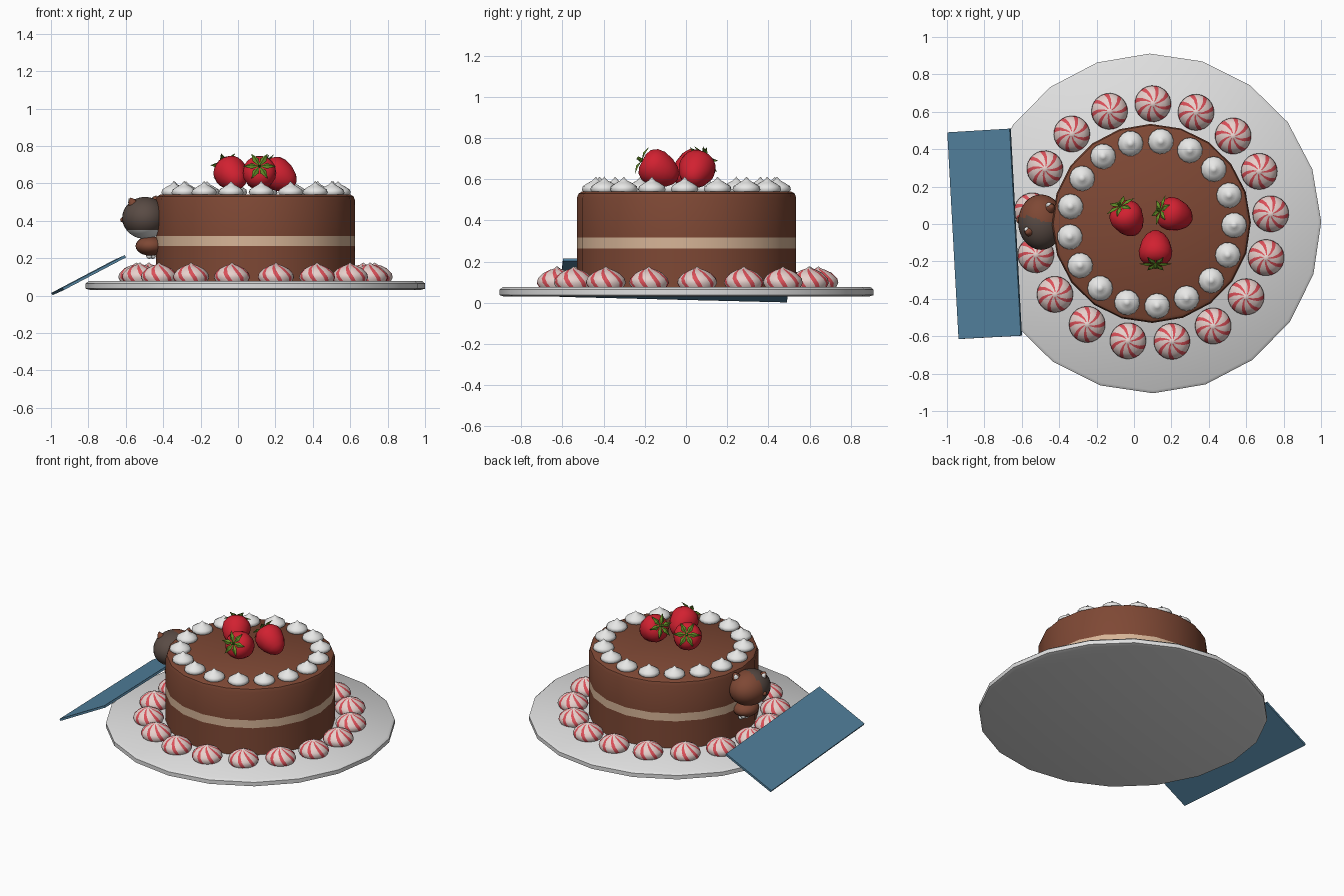
import bpy, math
from mathutils import Vector, Matrix

if "Cube" in bpy.data.objects:
    bpy.data.objects.remove(bpy.data.objects["Cube"])

def mat(name, r, g, b):
    m = bpy.data.materials.new(name)
    m.diffuse_color = (r, g, b, 1)
    m.use_nodes = True
    m.node_tree.nodes["Principled BSDF"].inputs["Base Color"].default_value = m.diffuse_color
    return m

PLATE = mat("plate_white", 0.74, 0.74, 0.74)
BROWN = mat("chocolate", 0.21, 0.065, 0.035)
CREAM = mat("cream_filling", 0.68, 0.46, 0.31)
ICING = mat("icing_white", 0.82, 0.82, 0.81)
PINK = mat("pale_pink", 0.80, 0.63, 0.60)
STRIPE = mat("stripe_red", 0.72, 0.08, 0.10)
BERRY = mat("strawberry_red", 0.64, 0.015, 0.03)
GREEN = mat("leaf_green", 0.12, 0.27, 0.02)
DARK = mat("dark_fur", 0.10, 0.07, 0.058)
BLUE = mat("blue_card", 0.085, 0.22, 0.34)

CX, CY = 0.093, 0.003   # centre of plate and cake

def make_mesh(name, verts, faces, mats, ids=None, smooth=True, sharp=40):
    me = bpy.data.meshes.new(name)
    me.from_pydata(verts, [], faces)
    for m in mats:
        me.materials.append(m)
    for k, p in enumerate(me.polygons):
        p.use_smooth = smooth
        if ids:
            p.material_index = ids[k]
    if smooth:
        me.set_sharp_from_angle(angle=math.radians(sharp))
    me.update()
    return me

def place(name, me, loc=(0, 0, 0), axis=None, spin=0):
    ob = bpy.data.objects.new(name, me)
    bpy.context.collection.objects.link(ob)
    q = Vector(axis).to_track_quat('Z', 'Y') if axis else Matrix.Rotation(spin, 3, 'Z').to_quaternion()
    ob.rotation_euler = q.to_euler()
    ob.location = loc
    return ob

def lathe(name, profile, n, mats, twist=0.0, rule=None, phase=0.0, scale=(1, 1, 1), sharp=40):
    """Spin a bottom-to-top (radius, z) profile; rule(ring, segment, centre) picks the colour."""
    verts, rings, faces, ids = [], [], [], []
    for i, (r, z) in enumerate(profile):
        cnt = 1 if r == 0 else n
        rings.append([len(verts) + j for j in range(cnt)])
        for j in range(cnt):
            a = phase + 2 * math.pi * j / n + twist * i
            verts.append(Vector((r * math.cos(a) * scale[0], r * math.sin(a) * scale[1], z * scale[2])))
    for i in range(len(rings) - 1):
        lo, hi = rings[i], rings[i + 1]
        for j in range(n):
            k = (j + 1) % n
            if len(lo) == 1:
                f = (lo[0], hi[k], hi[j])
            elif len(hi) == 1:
                f = (lo[j], lo[k], hi[0])
            else:
                f = (lo[j], lo[k], hi[k], hi[j])
            faces.append(f)
            c = sum((verts[v] for v in f), Vector()) / len(f)
            ids.append(rule(i, j, c) if rule else 0)
    return make_mesh(name, verts, faces, mats, ids, True, sharp)

def ball(name, size, mats, rule=None, n=20, rows=12):
    prof = [(math.sin(math.pi * i / rows) if 0 < i < rows else 0, -math.cos(math.pi * i / rows))
            for i in range(rows + 1)]
    return lathe(name, prof, n, mats, rule=rule, scale=size, sharp=80)

# Plate: twenty sides with a softened rim
place("plate", lathe("plate", [(0, .03), (.885, .03), (.908, .037), (.908, .064), (.892, .077), (0, .077)],
                     20, [PLATE], phase=0.01), (CX, CY, 0))

# Cake with a cream layer around the middle
place("cake", lathe("cake", [(0, .07), (.532, .07), (.532, .264), (.532, .318), (.532, .51), (.525, .53),
                             (.508, .54), (0, .54)], 20, [BROWN, CREAM],
                    rule=lambda i, j, c: 1 if i == 2 else 0, phase=0.01), (CX, CY, 0))

# Icing dollops on top and striped dollops around the base
N = 17
top = lathe("icing_dollop", [(.05, 0), (.068, .018), (.063, .036), (.038, .052), (.016, .064), (0, .082)],
            14, [ICING], sharp=80)
base = lathe("striped_dollop", [(.085, 0), (.097, .022), (.091, .045), (.066, .070), (.036, .085), (.014, .092),
                                (0, .103)], 24, [PINK, STRIPE], twist=-0.16,
             rule=lambda i, j, c: 1 if j % 3 == 0 and i < 5 else 0, sharp=80)
for k in range(N):
    a = 2 * math.pi * k / N
    t, b = a - 0.022, a + 0.08
    place(f"icing_dollop_{k}", top, (CX + .442 * math.cos(t), CY + .442 * math.sin(t), .53), spin=t)
    place(f"striped_dollop_{k}", base, (CX + .64 * math.cos(b), CY + .64 * math.sin(b), .074), spin=b)

# Strawberries with leafy caps
berry = lathe("strawberry", [(0, -.108), (.03, -.1), (.055, -.078), (.077, -.04), (.09, .01), (.086, .045),
                             (.066, .074), (.035, .086), (0, .087)], 18, [BERRY], sharp=80)
lv, lf = [], []
for k in range(6):   # six pointed folded leaves
    rot = Matrix.Rotation(math.pi * k / 3, 3, 'Z')
    s = len(lv)
    for p in ((0, 0, .089), (.042, -.017, .092), (.042, 0, .102), (.042, .017, .092), (.088, 0, .088)):
        lv.append(rot @ Vector(p))
    lf += [(s, s + 1, s + 2), (s, s + 2, s + 3), (s + 1, s + 4, s + 2), (s + 2, s + 4, s + 3)]
leaves = make_mesh("leaves", lv, lf, [GREEN], smooth=False)
stem = lathe("stem", [(.009, .085), (.008, .115), (0, .116)], 8, [GREEN])
for k, (loc, d) in enumerate([((-.035, .03, .65), (-.4, .7, .5)),
                              ((.215, .05, .645), (-.8, .25, .5)),
                              ((.115, -.135, .65), (0, -.85, .45))]):
    place(f"strawberry_{k}", berry, loc, d)
    place(f"strawberry_leaves_{k}", leaves, loc, d)
    place(f"strawberry_stem_{k}", stem, loc, d)

# Small animal peeking from the left side: brown face, dark back of head, white cheek
def fur(i, j, c):
    if c.z < -.06 and c.y < .03:
        return 2
    return 1 if c.y < .01 - .25 * c.x else 0
place("animal_head", ball("animal_head", (.122, .148, .112), [BROWN, DARK, ICING], fur, 32, 20),
      (-.497, .01, .415))
place("animal_body", ball("animal_body", (.08, .09, .052), [BROWN]), (-.468, .01, .265))
ear = lathe("animal_ear", [(.03, -.02), (.026, .005), (.014, .025), (0, .038)], 12, [BROWN], sharp=80)
place("animal_ear_left", ear, (-.445, .085, .50), (.2, .4, 1))
place("animal_ear_right", ear, (-.56, -.04, .49), (-.5, -.2, 1))
inner = lathe("inner_ear", [(.016, 0), (.011, .014), (0, .028)], 10, [ICING], sharp=80)
place("inner_ear_left", inner, (-.455, .10, .505), (.1, .5, 1))
place("inner_ear_right", inner, (-.572, -.03, .495), (-.55, 0, 1))
place("animal_nose", ball("animal_nose", (.018, .018, .015), [BROWN], n=12, rows=8), (-.612, .02, .405))
toe = ball("animal_toe", (.016, .016, .016), [ICING], n=12, rows=8)
for k, p in enumerate([(-.455, .05, .212), (-.475, .015, .212), (-.49, .07, .235)]):
    place(f"animal_toe_{k}", toe, p)

# Thin tilted blue card leaning on the plate's left edge
quad = [Vector(p) for p in ((-.995, .49, .008), (-.935, -.615, .035), (-.602, -.597, .21), (-.662, .51, .183))]
nrm = (quad[1] - quad[0]).cross(quad[3] - quad[0]).normalized() * .007
cv = [p - nrm for p in quad] + [p + nrm for p in quad]
cf = [(3, 2, 1, 0), (4, 5, 6, 7)] + [(i, (i + 1) % 4, (i + 1) % 4 + 4, i + 4) for i in range(4)]
place("blue_card", make_mesh("blue_card", cv, cf, [BLUE], smooth=False))
